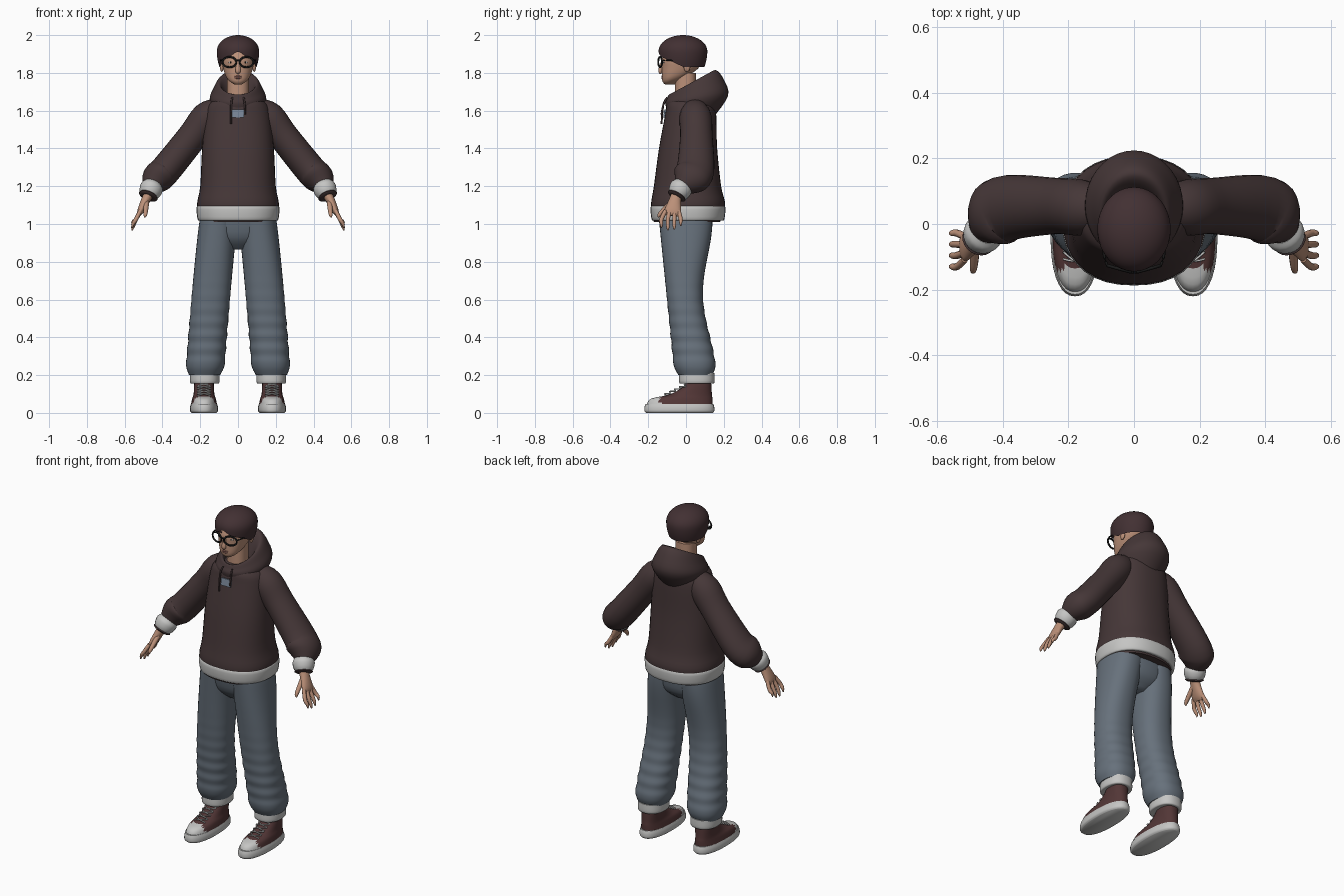
import bpy, bmesh, math
from mathutils import Vector, Matrix

if "Cube" in bpy.data.objects:
    bpy.data.objects.remove(bpy.data.objects["Cube"])


def material(name, red, green, blue):
    mat = bpy.data.materials.new(name)
    mat.use_nodes = True
    mat.diffuse_color = (red, green, blue, 1)
    mat.node_tree.nodes["Principled BSDF"].inputs["Base Color"].default_value = (red, green, blue, 1)
    return mat


CLOTH = material("dark brown fabric", .06, .038, .039)
HAIR = material("dark brown hair", .055, .03, .033)
DENIM = material("grey blue denim", .135, .165, .2)
TRIM = material("light grey trim", .56, .56, .55)
SKIN = material("skin", .5, .28, .19)
CANVAS = material("maroon canvas", .085, .037, .037)
BLACK = material("black frame", .01, .01, .01)
LIP = material("lip", .36, .16, .13)
PATCH = material("blue grey patch", .19, .24, .31)


def finish(name, bm, mats, rule=None):
    """Turn a bmesh into a smooth shaded object; rule picks the slot per face."""
    bmesh.ops.recalc_face_normals(bm, faces=bm.faces)
    mesh = bpy.data.meshes.new(name)
    bm.to_mesh(mesh)
    bm.free()
    for mat in mats:
        mesh.materials.append(mat)
    for face in mesh.polygons:
        face.use_smooth = True
        if rule:
            face.material_index = rule(face.center)
    mesh.set_sharp_from_angle(angle=math.radians(50))
    bpy.context.scene.collection.objects.link(bpy.data.objects.new(name, mesh))


def resample(rows, steps):
    """Catmull-Rom interpolation between cross-section rows."""
    result = []
    last = len(rows) - 1
    for i in range(last):
        before, start, end, after = (rows[max(0, min(last, i + k))] for k in (-1, 0, 1, 2))
        for step in range(steps):
            t = step / steps
            result.append([q + t / 2 * (r - p + t * (2 * p - 5 * q + 4 * r - w + t * (3 * (q - r) + w - p)))
                           for p, q, r, w in zip(before, start, end, after)])
    return result + [list(rows[-1])]


def loft(name, rings, mats, rule=None):
    """Skin a series of closed rings and cap both ends."""
    bm = bmesh.new()
    loops = [[bm.verts.new(point) for point in ring] for ring in rings]
    count = len(loops[0])
    for low, high in zip(loops, loops[1:]):
        for i in range(count):
            j = (i + 1) % count
            bm.faces.new((low[i], low[j], high[j], high[i]))
    bm.faces.new(loops[0])
    bm.faces.new(loops[-1])
    finish(name, bm, mats, rule)


def ring(height, width, front, back, tilt=0, shift=0):
    """Rounded section: half width, reach to front and back, rise of the back edge, sideways shift."""
    return (height, width, front, back, tilt, shift)


def stack(name, rows, mats, side=1, roundness=2.3, count=36, rule=None):
    rings = []
    for height, width, front, back, tilt, shift in resample(rows, 4):
        points = []
        for i in range(count):
            angle = math.tau * i / count
            across, along = (math.copysign(abs(f) ** (2 / roundness), f) for f in (math.cos(angle), math.sin(angle)))
            share = (along + 1) / 2
            points.append((side * (shift + width * across), (front + back) * share - front, height + tilt * share))
        rings.append(points)
    loft(name, rings, mats, rule)


def joint(x, y, z, thick, deep=None):
    """Point on a limb with its radius in the front plane and in depth."""
    return (x, y, z, thick, deep or thick)


def tube(name, rows, mat, side=1, count=20, steps=4):
    rows = resample(rows, steps)
    points = [Vector(row[:3]) for row in rows]
    rings = []
    for i, (x, y, z, thick, deep) in enumerate(rows):
        along = (points[min(i + 1, len(points) - 1)] - points[max(i - 1, 0)]).normalized()
        guide = Vector((1, 0, 0)) if abs(along.y) > .95 else Vector((0, 1, 0))
        across = along.cross(guide).normalized()
        depth = along.cross(across)
        section = []
        for k in range(count):
            angle = math.tau * k / count
            p = points[i] + across * thick * math.cos(angle) + depth * deep * math.sin(angle)
            section.append((side * p.x, p.y, p.z))
        rings.append(section)
    loft(name, rings, [mat])


def wire(name, points, radius, mat, side=1):
    tube(name, [joint(*point, radius) for point in points], mat, side, count=8)


def ball(name, centre, size, mat):
    bm = bmesh.new()
    bmesh.ops.create_uvsphere(bm, u_segments=16, v_segments=10, radius=1,
                              matrix=Matrix.Translation(centre) @ Matrix.Diagonal((*size, 1)))
    finish(name, bm, [mat])


# Hoodie body, hem band and lowered hood
stack("hoodie_body", [
    ring(height=1.01, width=.2, front=.17, back=.18), ring(height=1.1, width=.217, front=.185, back=.207),
    ring(height=1.2, width=.2, front=.17, back=.186), ring(height=1.4, width=.19, front=.143, back=.165),
    ring(height=1.58, width=.172, front=.11, back=.16), ring(height=1.64, width=.148, front=.1, back=.15),
    ring(height=1.68, width=.09, front=.07, back=.11)], [CLOTH])
stack("hem_band", [ring(height, width=.219 - inset, front=.187 - inset, back=.208 - inset)
                   for height, inset in ((1.02, .02), (1.025, .005), (1.09, 0), (1.1, .02))], [TRIM])
stack("hood", [
    ring(height=1.6, width=.12, front=.1, back=.15, tilt=-.03),
    ring(height=1.64, width=.15, front=.11, back=.223, tilt=.04),
    ring(height=1.665, width=.13, front=.1, back=.2, tilt=.1),
    ring(height=1.685, width=.105, front=.09, back=.157, tilt=.13),
    ring(height=1.675, width=.085, front=.075, back=.11, tilt=.1),
    ring(height=1.63, width=.06, front=.06, back=.06, tilt=.03)], [CLOTH], roundness=2)
bm = bmesh.new()
bmesh.ops.create_cube(bm, size=1, matrix=Matrix.Translation((0, -.113, 1.585))
                      @ Matrix.Rotation(math.radians(-9), 4, "X") @ Matrix.Diagonal((.064, .009, .042, 1)))
finish("chest_patch", bm, [PATCH])
for side, end in ((1, 1.58), (-1, 1.53)):
    wire("drawstring", [(.03, -.1, 1.67), (.036, -.12, 1.63), (.037, -.13, end)], .005, CLOTH, side)

# Head, neck and face
stack("neck", [ring(height, width=.057, front=.058, back=.053) for height in (1.6, 1.8)], [SKIN])
stack("head", [
    ring(height=1.738, width=.02, front=.11, back=-.06),
    ring(height=1.76, width=.06, front=.126, back=.02, tilt=.03),
    ring(height=1.83, width=.08, front=.128, back=.07),
    ring(height=1.88, width=.084, front=.125, back=.09),
    ring(height=1.96, width=.05, front=.08, back=.06)], [SKIN])
tube("nose", [joint(x=0, y=-.122, z=1.868, thick=.007), joint(x=0, y=-.136, z=1.812, thick=.014, deep=.011),
              joint(x=0, y=-.128, z=1.8, thick=.008)], SKIN)
for height in (1.773, 1.781):
    ball("lip", (0, -.126, height), (.02, .005, .005), LIP)


# Bowl of hair with a parted fringe
def hair_ring(rise, shrink=1):
    points = []
    for i in range(48):
        angle = math.tau * i / 48
        front = max(0, -math.sin(angle))
        hem = 1.832 + .058 * front + .022 * front ** 30
        height = hem + (2 - hem) * math.sin(rise * math.pi / 2)
        bulge = (height - 1.915) / .085
        reach = max(0, 1 - bulge ** 2) ** .5 if bulge > 0 else 1 - bulge ** 2 / 8
        reach = shrink * max(reach, .03)
        points.append((.112 * reach * math.cos(angle), .129 * reach * math.sin(angle) - .016, height))
    return points


loft("hair", [hair_ring(.1, shrink=.72)] + [hair_ring(k / 14) for k in range(15)], [HAIR])


# Trouser leg section: narrow behind the knee, flared and gathered at the ankle
def leg_ring(rise):
    drop = 1 - rise
    fold = .005 * drop ** 3 * math.sin(rise * 80)
    hem = .02 * max(0, 1 - rise * 20)
    size = fold - hem
    return ring(height=.2 + .84 * rise, width=.102 + size, front=.06 + .085 * rise + size,
                back=.16 - .02 * rise - .06 * math.sin(math.pi * rise) ** 2 + size,
                shift=.097 + .08 * drop ** .8)


for side in (1, -1):
    # Eyes, brows, ears and glasses
    ball("eye", (side * .036, -.115, 1.856), (.014, .006, .007), TRIM)
    ball("iris", (side * .036, -.12, 1.856), (.006, .003, .006), BLACK)
    ball("brow", (side * .038, -.118, 1.884), (.02, .005, .004), HAIR)
    ball("ear", (side * .086, .005, 1.835), (.01, .018, .03), SKIN)
    turns = [math.tau * k / 20 for k in range(21)]
    wire("glasses_rim", [(.045 + .036 * math.cos(a), .01 * math.cos(a) - .137, 1.857 + .027 * math.sin(a))
                         for a in turns], .005, BLACK, side)
    wire("glasses_temple", [(.081, -.127, 1.865), (.092, -.09, 1.867), (.093, .01, 1.86)], .004, BLACK, side)
    wire("glasses_bridge", [(.012, -.146, 1.862), (0, -.147, 1.867)], .004, BLACK, side)

    # Sleeve and ribbed cuff
    tube("sleeve", [
        joint(x=.09, y=.045, z=1.61, thick=.06), joint(x=.16, y=.05, z=1.565, thick=.085),
        joint(x=.24, y=.055, z=1.464, thick=.08, deep=.086), joint(x=.38, y=.05, z=1.29, thick=.082, deep=.1),
        joint(x=.43, y=.02, z=1.24, thick=.08, deep=.1), joint(x=.46, y=-.025, z=1.195, thick=.045)],
        CLOTH, side, count=28)
    wrist, hand = Vector((.45, -.015, 1.21)), Vector((.475, -.05, 1.148))
    for name, mat, spans in (("cuff", TRIM, ((0, .05), (.3, .061), (.7, .057), (1, .045))),
                             ("cuff_edge", CLOTH, ((.9, .046), (1, .052), (1.1, .04)))):
        tube(name, [joint(*wrist.lerp(hand, along), thick=radius) for along, radius in spans], mat, side)

    # Hand: palm, four fingers and thumb
    tube("palm", [joint(x=.465, y=-.045, z=1.17, thick=.026, deep=.03),
                  joint(x=.487, y=-.057, z=1.13, thick=.024, deep=.031),
                  joint(x=.515, y=-.07, z=1.07, thick=.018, deep=.044),
                  joint(x=.525, y=-.075, z=1.045, thick=.008, deep=.036)], SKIN, side)
    for k, tip in enumerate((.98, .966, .97, .99)):
        y = .023 * k - .108
        reach = y + .011 * (k - 2)
        tube("finger", [joint(x=.517, y=y, z=1.07, thick=.011), joint(x=.54, y=reach, z=1.025, thick=.011),
                        joint(x=.556, y=reach, z=tip + .02, thick=.009),
                        joint(x=.56, y=reach, z=tip, thick=.003)], SKIN, side, count=10)
    tube("thumb", [joint(x=.485, y=-.075, z=1.115, thick=.015), joint(x=.49, y=-.137, z=1.055, thick=.011),
                   joint(x=.494, y=-.145, z=1.035, thick=.004)], SKIN, side, count=10)

    # Trouser leg and pale ankle cuff
    stack("trouser_leg", [leg_ring(k / 24) for k in range(25)], [DENIM], side)
    stack("ankle_cuff", [ring(height, width=.077 - inset, front=.036 - inset, back=.15 - inset, shift=.176)
                         for height, inset in ((.155, .015), (.16, 0), (.21, 0))], [TRIM], side)

    # Shoe: sole, canvas upper with pale toe cap, laces
    foot = .18
    stack("shoe_sole", [ring(height, width=.074 - inset, front=.22 - inset, back=.15 - inset, shift=foot)
                        for height, inset in ((0, .008), (.01, 0), (.03, 0), (.048, .005))], [TRIM], side)
    stack("shoe_upper", [
        ring(height=.04, width=.07, front=.21, back=.14, shift=foot),
        ring(height=.075, width=.063, front=.185, back=.14, shift=foot),
        ring(height=.1, width=.055, front=.08, back=.137, shift=foot),
        ring(height=.15, width=.052, front=.003, back=.134, shift=foot),
        ring(height=.19, width=.05, front=0, back=.13, shift=foot)], [CANVAS, TRIM], side,
        rule=lambda centre: int(centre.y < -.135))
    for k in range(5):
        middle = Vector((foot, .026 * k - .112, .101 + .0125 * k))
        for way in (.036, -.036):
            wire("lace", [middle + Vector((-way, .005, -.01)), middle, middle + Vector((way, .027, 0))],
                 .0035, TRIM, side)

# Trouser seat joining both legs
stack("trouser_seat", [
    ring(height=.865, width=.05, front=.06, back=.06), ring(height=.93, width=.17, front=.12, back=.125),
    ring(height=1.05, width=.19, front=.147, back=.14)], [DENIM])
